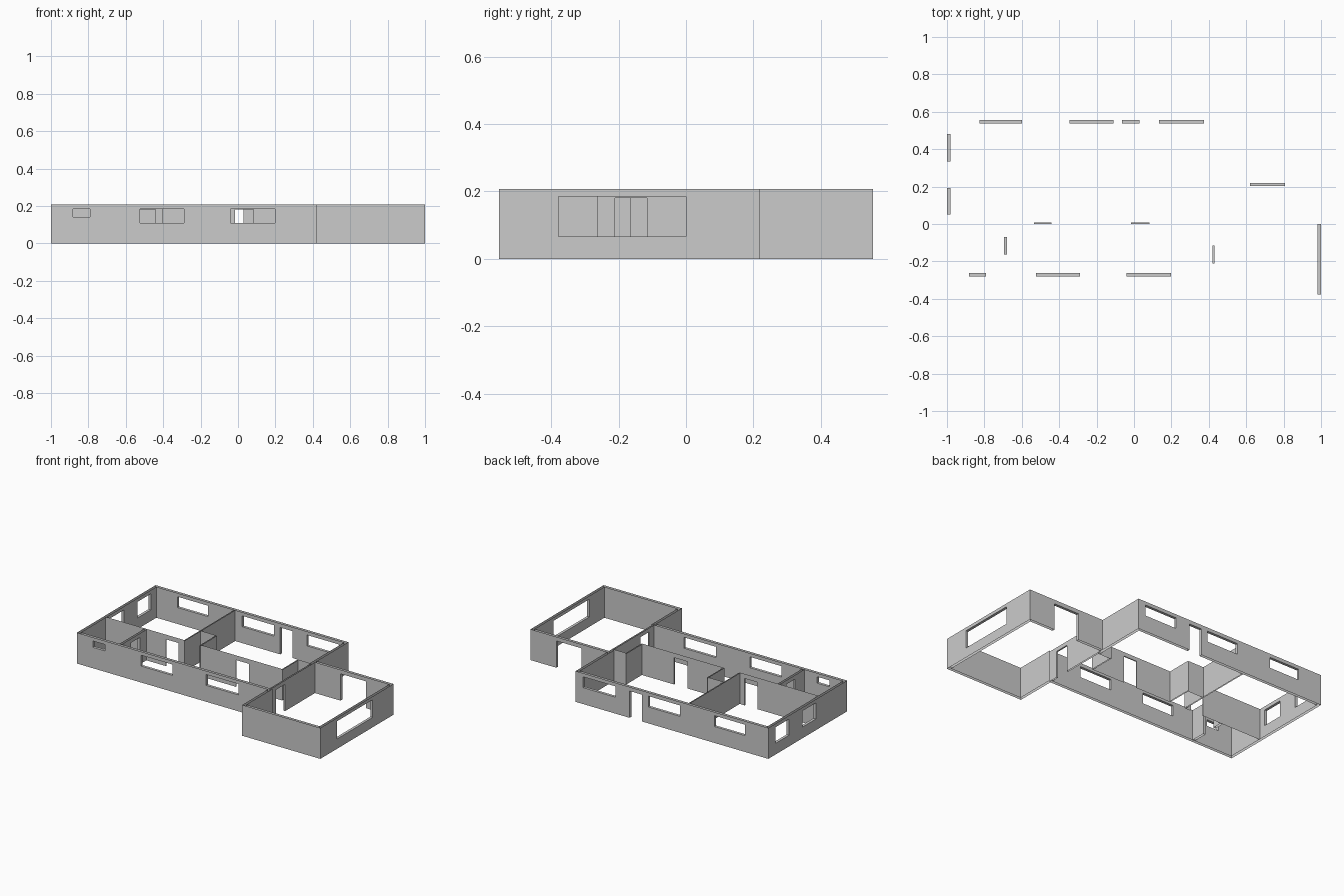
import bpy, bmesh
from mathutils import Vector

if "Cube" in bpy.data.objects:
    bpy.data.objects.remove(bpy.data.objects["Cube"])

H = 0.207      # wall height
T = 0.018      # outer wall thickness
N = 0.007      # partition thickness


def wall(name, axis, sides, spans, openings=()):
    """Hollow wall (no top or bottom caps). axis: direction it runs.
    sides: the two face positions across the wall; spans: run of each face.
    openings: (start, end, sill z, head z)."""
    bm = bmesh.new()

    def pt(u, v, z):
        return Vector((u, v, z)) if axis == 'x' else Vector((v, u, z))

    def quad(corners, facing):
        f = bm.faces.new([bm.verts.new(c) for c in corners])
        f.normal_update()
        if f.normal.dot(facing) < 0:
            f.normal_flip()

    for i in (0, 1):
        v, (u0, u1) = sides[i], spans[i]
        facing = pt(0, sides[i] - sides[1 - i], 0)

        def panel(a, b, z0, z1):
            if b - a > 1e-5 and z1 - z0 > 1e-5:
                quad([pt(a, v, z0), pt(b, v, z0), pt(b, v, z1), pt(a, v, z1)], facing)

        u = u0
        for a, b, z0, z1 in sorted(openings):
            panel(u, a, 0, H)
            panel(a, b, 0, z0)
            panel(a, b, z1, H)
            u = b
        panel(u, u1, 0, H)

    # reveals around each opening
    p, q = sides
    for a, b, z0, z1 in openings:
        for u, d in ((a, 1), (b, -1)):
            quad([pt(u, p, z0), pt(u, q, z0), pt(u, q, z1), pt(u, p, z1)], pt(d, 0, 0))
        for z, d in ((z0, 1), (z1, -1)):
            if z > 0:
                quad([pt(a, p, z), pt(b, p, z), pt(b, q, z), pt(a, q, z)], Vector((0, 0, d)))

    bmesh.ops.remove_doubles(bm, verts=bm.verts, dist=1e-5)
    me = bpy.data.meshes.new(name)
    bm.to_mesh(me)
    bm.free()
    bpy.context.collection.objects.link(bpy.data.objects.new(name, me))


def partition(name, axis, pos, a, b, openings=(), t=N):
    wall(name, axis, (pos, pos + t), ((a, b), (a, b)), openings)


WIN = (0.11, 0.183)    # ordinary window heights
TALL = (0.075, 0.183)  # side window heights
DOOR = (0.0, 0.18)

# main house shell
wall("house_back_wall", 'x', (0.555, 0.555 - T), ((-1, 0.43), (-1 + T, 0.43 - T)),
     [(-0.825, -0.6, *WIN), (-0.345, -0.11, *WIN), (-0.063, 0.03, *DOOR), (0.135, 0.375, *WIN)])
wall("house_front_wall", 'x', (-0.28, -0.28 + T), ((-1, 0.42), (-1 + T, 0.42)),
     [(-0.882, -0.79, 0.14, 0.183), (-0.525, -0.29, *WIN), (-0.04, 0.198, *WIN)])
wall("house_left_wall", 'y', (-1, -1 + T), ((-0.28, 0.555), (-0.28 + T, 0.555 - T)),
     [(0.05, 0.193, *TALL), (0.335, 0.48, *TALL)])
wall("house_right_wall", 'y', (0.43, 0.43 - T), ((0.22, 0.555), (0.17, 0.555 - T)))

# side block shell
wall("annex_front_wall", 'x', (-0.555, -0.555 + T), ((0.42, 1), (0.42 + T, 1 - T)))
wall("annex_right_wall", 'y', (1, 1 - T), ((-0.555, 0.22), (-0.555 + T, 0.22 - T)),
     [(-0.378, 0.0, 0.066, 0.185)])
wall("annex_back_wall", 'x', (0.22, 0.22 - T), ((0.43, 1), (0.43, 1 - T)),
     [(0.62, 0.808, *DOOR)])
wall("annex_left_wall", 'y', (0.42, 0.42 + T), ((-0.555, -0.28), (-0.555 + T, -0.262)))
wall("shared_wall", 'y', (0.42, 0.43), ((-0.262, 0.17), (-0.28, 0.22 - T)),
     [(-0.21, -0.115, *DOOR)])

# partitions
partition("bedroom_front_partition", 'x', 0, -1 + T, -0.4, [(-0.535, -0.44, *DOOR)])
partition("bathroom_partition", 'y', -0.696, -0.28 + T, 0, [(-0.163, -0.07, *DOOR)], 0.016)
partition("room_divider", 'y', -0.404, 0, 0.555 - T)
partition("hall_partition", 'x', 0, -0.28, 0.328, [(-0.015, 0.083, *DOOR)])

# recesses opening onto the hall
partition("left_recess_back", 'x', 0.167, -0.4, -0.28)
partition("left_recess_side", 'y', -0.284, 0, 0.174)
partition("right_recess_back", 'x', 0.167, 0.322, 0.42)
partition("right_recess_side", 'y', 0.322, 0, 0.174)
